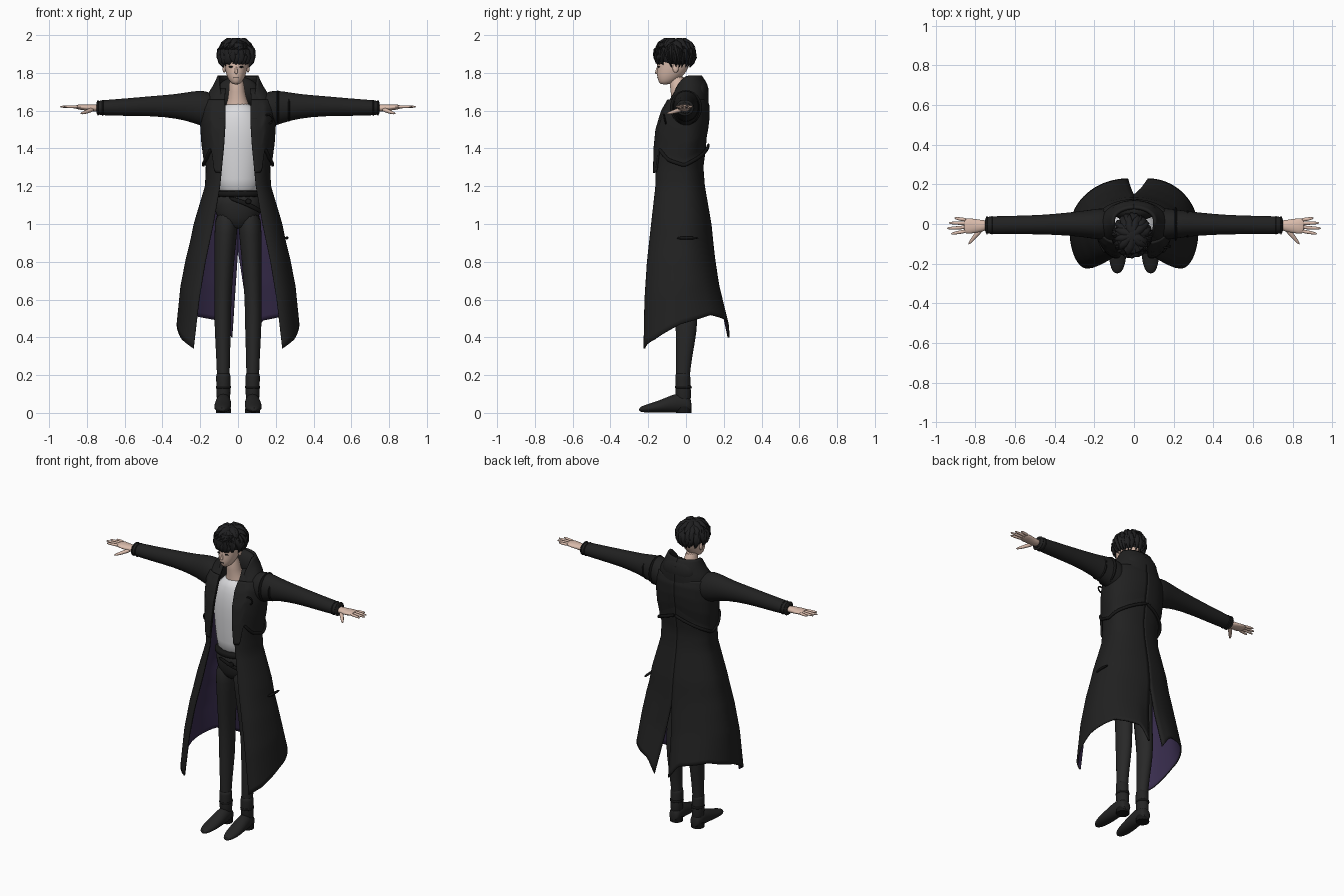
import bpy, bmesh, math, random
from mathutils import Vector

if "Cube" in bpy.data.objects:
    bpy.data.objects.remove(bpy.data.objects["Cube"])
random.seed(4)
made = []


def material(name, r, g, b):
    m = bpy.data.materials.new(name)
    m.use_nodes = True
    m.diffuse_color = (r, g, b, 1)
    m.node_tree.nodes["Principled BSDF"].inputs["Base Color"].default_value = (r, g, b, 1)
    return m


COAT = material("coat black", .015, .015, .015)
LINING = material("lining purple", .04, .026, .075)
TROUSERS = material("trouser charcoal", .021, .021, .021)
BOOT = material("boot charcoal", .018, .018, .018)
HAIR = material("hair black", .014, .014, .015)
TRIM = material("strap black", .008, .008, .008)
SKIN = material("skin", .70, .50, .41)
SHIRT = material("shirt white", .70, .70, .72)


def finish(name, bm, mats, fix=True):
    if fix:
        bmesh.ops.recalc_face_normals(bm, faces=bm.faces)
    me = bpy.data.meshes.new(name)
    bm.to_mesh(me)
    bm.free()
    for m in mats:
        me.materials.append(m)
    ob = bpy.data.objects.new(name, me)
    bpy.context.collection.objects.link(ob)
    made.append(ob)
    return ob


def add_tube(bm, pts, sides=16, follow=False):
    """Elliptical sections (x, y, z, width, height) joined along a path."""
    pos = [Vector(p[:3]) for p in pts]
    rings = []
    for i, p in enumerate(pts):
        t = pos[-1] - pos[0]
        if follow:
            t = pos[min(i + 1, len(pos) - 1)] - pos[max(i - 1, 0)]
        t.normalize()
        if not follow:   # snap body sections to the main axis
            k = max(range(3), key=lambda j: abs(t[j]))
            if abs(t[k]) > .9:
                t = Vector([math.copysign(1, t[j]) if j == k else 0 for j in range(3)])
        ref = Vector((0, 1, 0)) if abs(t.z) > .7 else Vector((0, 0, 1))
        a = ref.cross(t).normalized()
        b = t.cross(a)
        angles = [2 * math.pi * j / sides for j in range(sides)]
        rings.append([bm.verts.new(pos[i] + a * p[3] * math.cos(w) + b * p[4] * math.sin(w))
                      for w in angles])
    for lo, hi in zip(rings, rings[1:]):
        for j in range(sides):
            k = (j + 1) % sides
            bm.faces.new((lo[j], lo[k], hi[k], hi[j]))
    bm.faces.new(rings[0][::-1])
    bm.faces.new(rings[-1])


def tube(name, pts, mat, s=1, follow=False, smooth=True):
    bm = bmesh.new()
    add_tube(bm, [(p[0] * s, *p[1:]) for p in pts], 16, follow)
    ob = finish(name, bm, [mat])
    if smooth:
        ob.modifiers.new("Smooth", 'SUBSURF').levels = 1
    return ob


def ball(name, loc, size, mat):
    bm = bmesh.new()
    bmesh.ops.create_uvsphere(bm, u_segments=20, v_segments=12, radius=1)
    for v in bm.verts:
        v.co = Vector([c * r + o for c, r, o in zip(v.co, size, loc)])
    return finish(name, bm, [mat])


def lerp(table, t):
    """Interpolate rows whose first column is ascending."""
    t = min(max(t, table[0][0]), table[-1][0])
    for lo, hi in zip(table, table[1:]):
        if t <= hi[0]:
            f = (t - lo[0]) / (hi[0] - lo[0])
            return [a + (b - a) * f for a, b in zip(lo[1:], hi[1:])]


def wrap(levels, u, z, s, vent=0, grow=0):
    """Point on a half garment: u runs front edge, side, back centre."""
    xe, ye, rx, ys, yb = lerp(levels, z)
    rx, ye, yb = rx + grow, ye - grow, yb + grow
    w = u * math.pi
    if u <= .5:
        x, y = xe + (rx - xe) * math.sin(w), ys + (ye - ys) * math.cos(w)
    else:
        xv = vent * max(0, .85 - z) / .51
        x, y = xv + (rx - xv) * math.sin(w), ys - (yb - ys) * math.cos(w)
    return x * s, y


def sheet(name, levels, top, low, warp, s, mats, vent=0, grow=0, rows=28, cols=36, thick=.01):
    bm = bmesh.new()
    grid = []
    for i in range(rows + 1):
        z = top + (low - top) * i / rows
        grid.append([bm.verts.new((*wrap(levels, j / cols, z, s, vent, grow), warp(z, j / cols)))
                     for j in range(cols + 1)])
    for i in range(rows):
        for j in range(cols):
            f = [grid[i][j], grid[i + 1][j], grid[i + 1][j + 1], grid[i][j + 1]]
            bm.faces.new(f if s > 0 else f[::-1])
    ob = finish(name, bm, mats, False)
    mod = ob.modifiers.new("Thickness", 'SOLIDIFY')
    mod.thickness, mod.offset = thick, -1
    mod.material_offset = len(mats) - 1


# Garment levels: height, edge x, edge y, side x, side y, back y
coat = [(.34, .235, -.225, .325, -.03, .23), (.6, .205, -.22, .305, -.025, .18),
        (.8, .172, -.207, .275, -.02, .155), (1, .13, -.185, .235, -.015, .135),
        (1.2, .095, -.162, .175, -.01, .10), (1.3, .085, -.162, .17, -.01, .092),
        (1.4, .075, -.16, .182, 0, .105), (1.5, .068, -.15, .188, 0, .113),
        (1.6, .066, -.12, .19, 0, .113), (1.67, .07, -.08, .17, 0, .10),
        (1.72, .065, -.05, .11, .01, .07)]
collar = [(1.56, .068, -.145, .19, 0, .12), (1.68, .085, -.10, .165, 0, .12),
          (1.74, .09, -.08, .128, .015, .113), (1.785, .08, -.07, .108, .02, .085)]
hem = [(0, .34), (.25, .39), (.5, .47), (.72, .52), (.93, .49), (1, .40)]
cape_hem = [(0, 1.27), (.13, 1.275), (.19, 1.4), (.32, 1.34), (.5, 1.31), (.75, 1.36), (1, 1.42)]


def coat_warp(z, u):
    return z if z > .9 else .9 - (.9 - z) * (.9 - lerp(hem, u)[0]) / .56


def cape_warp(z, u):
    return 1.66 - (1.66 - z) * (1.66 - lerp(cape_hem, u)[0]) / .39


def collar_warp(z, u):
    return 1.56 + (z - 1.56) * (1 - .6 * max(0, 1 - u / .45) ** 1.3)


for s, side in ((1, "left"), (-1, "right")):
    # Long coat, short cape layer and standing collar
    sheet(side + "_coat", coat, 1.72, .34, coat_warp, s, [COAT, LINING],
          vent=.07 if s > 0 else .03, rows=40)
    sheet(side + "_cape", coat, 1.66, 1.27, cape_warp, s, [COAT], grow=.012)
    sheet(side + "_collar", collar, 1.785, 1.56, collar_warp, s, [COAT], rows=14, thick=.014)
    edge = []
    for i in range(25):
        u = .19 + .81 * i / 24
        z = lerp(cape_hem, u)[0]
        edge.append((*wrap(coat, u, z, s, 0, .012), z, .008, .01))
    tube(side + "_cape_rolled_edge", edge, TRIM, follow=True)
    # Sleeve with cuff bands
    tube(side + "_sleeve", [(.1, 0, 1.6, .085, .085), (.18, 0, 1.61, .08, .1),
                            (.24, 0, 1.62, .07, .085), (.32, 0, 1.623, .06, .066),
                            (.45, -.003, 1.625, .05, .054), (.6, -.005, 1.618, .047, .047),
                            (.74, -.006, 1.615, .046, .04), (.752, -.006, 1.615, .04, .034)],
         COAT, s)
    for i, x in enumerate((.71, .735)):
        tube(f"{side}_cuff_fold_{i}", [(x, -.006, 1.615, .046, .041), (x + .006, -.006, 1.615, .05, .045),
                                       (x + .012, -.006, 1.615, .046, .041)], COAT, s)
    # Hand
    tube(side + "_palm", [(.73, -.006, 1.613, .026, .022), (.78, -.01, 1.614, .031, .018),
                          (.83, -.01, 1.619, .042, .015), (.862, -.009, 1.62, .038, .011)], SKIN, s)
    for n, y, tip in (("index", -.038, .922), ("middle", -.017, .942),
                      ("ring", .004, .932), ("little", .023, .905)):
        tube(f"{side}_{n}_finger", [(.84, y * .9, 1.62, .010, .009), (.88, y * 1.1, 1.621, .009, .008),
                                    (tip - .01, y * 1.25, 1.621, .007, .006),
                                    (tip, y * 1.28, 1.621, .003, .003)], SKIN, s)
    tube(side + "_thumb", [(.765, -.02, 1.608, .013, .013), (.795, -.055, 1.597, .012, .011),
                           (.82, -.085, 1.588, .009, .008), (.834, -.103, 1.584, .003, .003)],
         SKIN, s, follow=True)
    # Trouser leg
    tube(side + "_trouser_leg", [(.077, -.016, .1, .034, .036), (.078, -.017, .22, .034, .036),
                                 (.08, -.002, .38, .041, .052), (.081, .003, .48, .045, .06),
                                 (.08, 0, .6, .045, .06), (.074, -.01, .78, .052, .072),
                                 (.065, -.018, .95, .061, .085), (.058, -.02, 1.08, .065, .09)],
         TROUSERS, s)
    # Boot
    tube(side + "_boot_shaft", [(.077, -.012, .04, .038, .042), (.077, -.016, .12, .037, .042),
                                (.078, -.017, .2, .040, .041), (.078, -.017, .215, .036, .037)], BOOT, s)
    tube(side + "_boot_foot", [(.077, .03, .032, .025, .028), (.077, .015, .05, .038, .05),
                               (.077, -.05, .055, .041, .053), (.08, -.11, .040, .046, .039),
                               (.083, -.175, .028, .045, .027), (.084, -.225, .021, .033, .019),
                               (.084, -.25, .017, .014, .010)], BOOT, s)
    tube(side + "_boot_heel", [(.077, -.012, 0, .04, .04), (.077, -.012, .035, .038, .04)],
         TRIM, s, smooth=False)
    tube(side + "_boot_strap", [(.077, -.014, .125, .038, .043), (.077, -.014, .135, .043, .047),
                                (.077, -.014, .15, .039, .043)], TRIM, s)
    # Ear and eye
    ball(side + "_ear", (-.01 + .063 * s, -.055, 1.825), (.009, .016, .024), SKIN)
    ball(side + "_eye", (-.01 + .026 * s, -.144, 1.832), (.014, .006, .005), TRIM)

# Hood resting on the upper back
ball("hood", (0, .068, 1.695), (.115, .052, .085), COAT)

# Shirt, hips and belts
tube("shirt", [(0, -.03, 1.15, .115, .09), (0, -.03, 1.22, .12, .095), (0, -.033, 1.4, .142, .102),
               (0, -.03, 1.52, .145, .1), (0, -.025, 1.6, .11, .085), (0, -.022, 1.645, .06, .06)], SHIRT)
tube("trouser_hips", [(0, -.02, .97, .06, .06), (0, -.02, 1.03, .118, .09), (0, -.025, 1.1, .128, .1),
                      (0, -.03, 1.185, .122, .102)], TROUSERS)
tube("belt", [(0, -.028, 1.14, .126, .104), (0, -.028, 1.15, .133, .11),
              (0, -.028, 1.17, .133, .11), (0, -.028, 1.18, .126, .104)], TRIM)
tube("hanging_belt", [(-.05, -.135, 1.14, .006, .012), (.03, -.145, 1.115, .006, .012),
                      (.09, -.125, 1.085, .006, .012), (.13, -.07, 1.06, .006, .012)],
     TRIM, follow=True)
tube("belt_buckle", [(.055, -.15, 1.12, .018, .016), (.055, -.138, 1.12, .018, .016)], TRIM)
# Side strap on the skirt
tube("skirt_strap", [(.25, -.05, .925, .008, .007), (.262, -.01, .927, .009, .008),
                     (.255, .07, .925, .008, .007)], TRIM, follow=True)
# Left shoulder straps
for i, x in enumerate((.21, .27, .33)):
    r = .10 - .12 * (x - .21) / .4
    tube(f"shoulder_strap_{i}", [(x - .012, 0, 1.617, r * .82, r * .88), (x, 0, 1.617, r * .9, r * .97),
                                 (x + .012, 0, 1.617, r * .8, r * .86)], TRIM)
tube("chest_ring", [(.16 + .024 * math.cos(a), -.112 - .006 * math.sin(a), 1.555 + .024 * math.sin(a), .005, .005)
                    for a in [i * math.pi / 8 for i in range(17)]], TRIM, follow=True)

# Neck and head
tube("neck", [(0, -.015, 1.58, .085, .07), (-.002, -.02, 1.64, .058, .055), (-.006, -.035, 1.69, .042, .046),
              (-.01, -.05, 1.8, .04, .046)], SKIN)
tube("head", [(-.01, -.112, 1.738, .016, .022), (-.01, -.1, 1.752, .034, .046), (-.01, -.085, 1.785, .051, .071),
              (-.01, -.07, 1.82, .061, .085), (-.01, -.062, 1.88, .068, .092),
              (-.01, -.06, 1.93, .062, .082), (-.01, -.06, 1.965, .03, .04)], SKIN)
tube("nose", [(-.01, -.157, 1.793, .009, .009), (-.01, -.153, 1.81, .007, .009),
              (-.01, -.146, 1.84, .005, .006)], SKIN)
ball("mouth", (-.01, -.149, 1.774), (.014, .004, .002), TRIM)

# Hair cap and layered locks
centre, size = Vector((-.01, -.058, 1.9)), (.083, .098, .083)
ball("hair_cap", centre, size, HAIR)
bm = bmesh.new()


def shell(az, el, k):
    d = (math.cos(el) * math.sin(az), -math.cos(el) * math.cos(az), math.sin(el))
    return centre + Vector([c * r * k for c, r in zip(d, size)])


for count, start, reach in ((9, 1.35, 1.0), (15, 1.0, 1.1), (20, .6, 1.15), (22, .2, 1.0)):
    for i in range(count):
        az = 2 * math.pi * (i + random.uniform(-.3, .3)) / count
        twist = random.uniform(-.25, .25)
        floor = 1.832 if math.cos(az) > .45 else 1.8
        path = []
        for f, k, r in ((0, .88, .018), (.35, 1.03, .02), (.7, 1.12, .013), (1, 1.19, .0015)):
            p = shell(az + twist * f, start - reach * f, k)
            p.z = max(p.z, floor + random.uniform(0, .012))
            path.append((*p, r, r * .7))
        add_tube(bm, path, 6, True)
finish("hair_locks", bm, [HAIR])

# Smooth shading with crisp edges
bpy.ops.object.select_all(action='DESELECT')
for ob in made:
    ob.select_set(True)
bpy.context.view_layer.objects.active = made[0]
bpy.ops.object.shade_smooth_by_angle(angle=math.radians(50))
